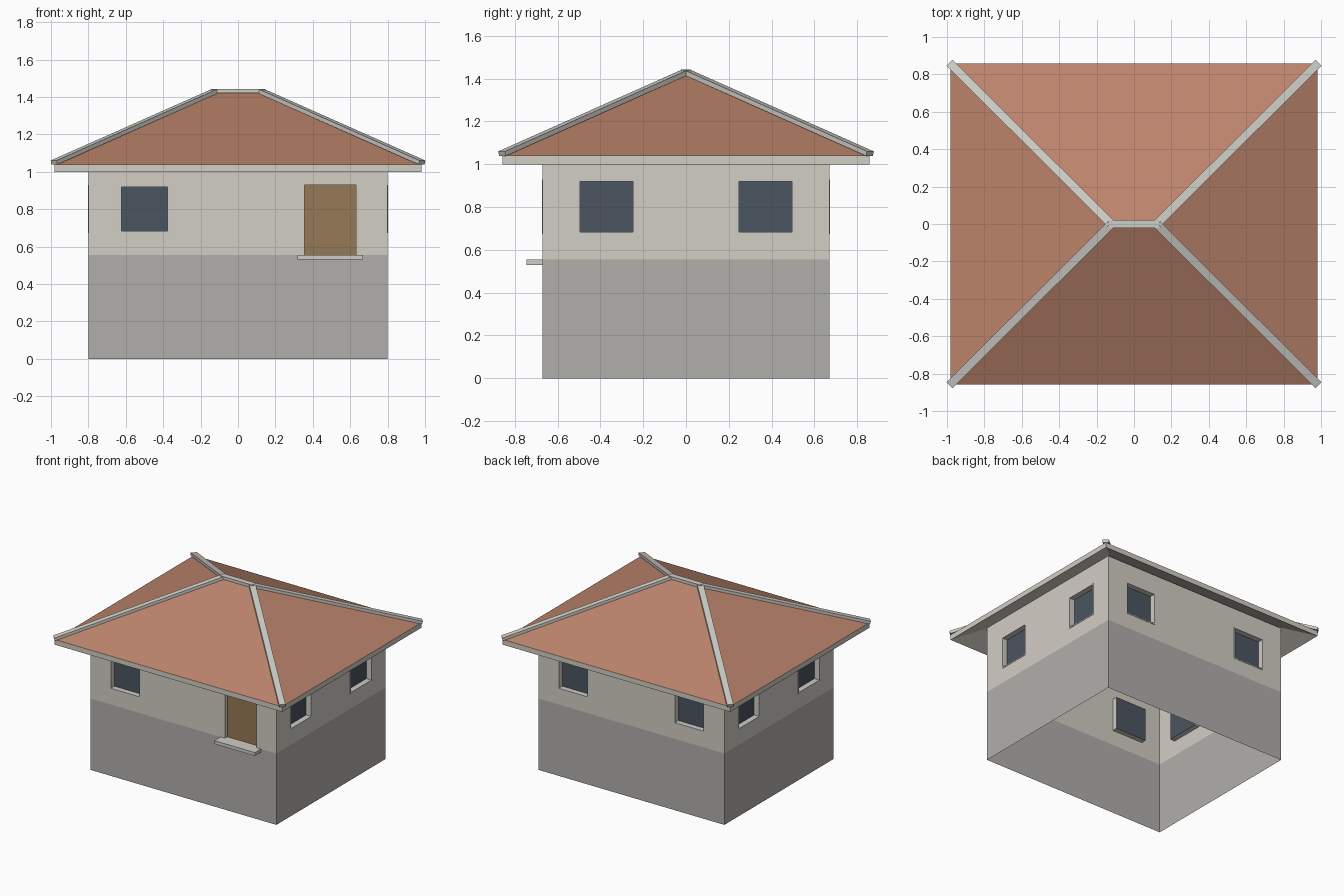
import bpy, bmesh
from math import pi
from mathutils import Matrix, Vector

if "Cube" in bpy.data.objects:
    bpy.data.objects.remove(bpy.data.objects["Cube"])

HX, HY = 0.80, 0.67          # wall half sizes
EX, EY = 0.98, 0.858         # eave half sizes
RX = EX - EY                 # ridge half length
WALL_TOP, SPLIT = 1.08, 0.556


def material(name, rgb):
    m = bpy.data.materials.new(name)
    m.diffuse_color = (*rgb, 1)
    m.use_nodes = True
    m.node_tree.nodes["Principled BSDF"].inputs["Base Color"].default_value = m.diffuse_color
    return m


CREAM = material("cream", (0.65, 0.62, 0.56))
GREY = material("plinth_grey", (0.44, 0.43, 0.41))
TILE = material("terracotta", (0.50, 0.23, 0.15))
GLASS = material("dark_glass", (0.07, 0.09, 0.12))
WOOD = material("wood", (0.30, 0.19, 0.09))
TRIM = material("trim", (0.62, 0.61, 0.57))


def finish(name, bm, mat):
    mesh = bpy.data.meshes.new(name)
    bm.to_mesh(mesh)
    bm.free()
    mesh.materials.append(mat)
    ob = bpy.data.objects.new(name, mesh)
    bpy.context.collection.objects.link(ob)
    return ob


def face(bm, pts):
    return bm.faces.new([bm.verts.new(p) for p in pts])


def box(name, lo, hi, mat):
    lo, hi = Vector(lo), Vector(hi)
    bm = bmesh.new()
    bmesh.ops.create_cube(bm, size=1, matrix=Matrix.Translation((lo + hi) / 2)
                          @ Matrix.Diagonal((*(hi - lo), 1)))
    return finish(name, bm, mat)


def rect(place, o, inset, depth):
    u0, u1, z0, z1 = o
    a, b, c, d = u0 + inset, u1 - inset, z0 + inset, z1 - inset
    return [place(u, depth, z) for u, z in ((a, c), (b, c), (b, d), (a, d))]


def tube(name, place, o, rings, mat):
    """Bridge successive rectangles (inset, depth) around an opening."""
    bm = bmesh.new()
    loops = [rect(place, o, i, d) for i, d in rings]
    for A, B in zip(loops, loops[1:]):
        for k in range(4):
            n = (k + 1) % 4
            face(bm, (A[k], A[n], B[n], B[k]))
    bmesh.ops.remove_doubles(bm, verts=bm.verts, dist=1e-5)
    return finish(name, bm, mat)


def window_at(u):
    return (u - 0.134, u + 0.134, 0.674, 0.93)


DOOR = (0.356, 0.63, SPLIT, 0.93)
SIDES = [("front", 0, HX, HY, [window_at(-0.5), DOOR]),
         ("right", 1, HY, HX, [window_at(-0.371), window_at(0.371)]),
         ("back", 2, HX, HY, [window_at(-0.5), window_at(0.5)]),
         ("left", 3, HY, HX, [window_at(-0.371), window_at(0.371)])]

for side, turn, half, dist, openings in SIDES:
    rot = Matrix.Rotation(turn * pi / 2, 3, 'Z')

    def place(u, depth, z):
        return rot @ Vector((u, depth - dist, z))

    # plinth wall, open underneath
    bm = bmesh.new()
    face(bm, rect(place, (-half, half, 0, SPLIT), 0, 0))
    finish(side + "_lower_wall", bm, GREY)

    # upper wall as a grid of cells with the openings left out
    us = sorted({-half, half, *(v for o in openings for v in o[:2])})
    zs = sorted({SPLIT, WALL_TOP, *(v for o in openings for v in o[2:])})
    bm = bmesh.new()
    for a, b in zip(us, us[1:]):
        for c, d in zip(zs, zs[1:]):
            u, z = (a + b) / 2, (c + d) / 2
            if not any(o[0] < u < o[1] and o[2] < z < o[3] for o in openings):
                face(bm, rect(place, (a, b, c, d), 0, 0))
    bmesh.ops.remove_doubles(bm, verts=bm.verts, dist=1e-5)
    bmesh.ops.dissolve_limit(bm, angle_limit=0.01, verts=bm.verts, edges=bm.edges)
    finish(side + "_upper_wall", bm, CREAM)

    # recessed windows and door
    for i, o in enumerate(openings):
        bm = bmesh.new()
        if o is DOOR:
            tube("door_reveal", place, o, [(0, 0), (0, 0.03)], CREAM)
            face(bm, rect(place, o, 0, 0.03))
            finish("door", bm, WOOD)
        else:
            tube(f"{side}_window_frame_{i}", place, o,
                 [(0, 0.04), (0, -0.003), (0.01, -0.003), (0.01, 0.04)], TRIM)
            face(bm, rect(place, o, 0, 0.04))
            finish(f"{side}_window_glass_{i}", bm, GLASS)

box("door_step", (0.318, -0.745, 0.53), (0.667, -HY, SPLIT), TRIM)


# roof slopes: one shell for the tiles, one lower for the soffit
def slopes(bm, z0, z1, flip):
    c = [(-EX, -EY, z0), (EX, -EY, z0), (EX, EY, z0), (-EX, EY, z0)]
    r = [(-RX, 0, z1), (RX, 0, z1)]
    for f in ((c[0], c[1], r[1], r[0]), (c[1], c[2], r[1]),
              (c[2], c[3], r[0], r[1]), (c[3], c[0], r[0])):
        face(bm, f[::-1] if flip else f)


bm = bmesh.new()
slopes(bm, 1.04, 1.425, False)
bmesh.ops.remove_doubles(bm, verts=bm.verts, dist=1e-5)
finish("roof_tiles", bm, TILE)

bm = bmesh.new()
slopes(bm, 1.0, 1.385, True)
corners = [(-EX, -EY), (EX, -EY), (EX, EY), (-EX, EY)]
for p, q in zip(corners, corners[1:] + corners[:1]):
    face(bm, ((*p, 1.0), (*q, 1.0), (*q, 1.04), (*p, 1.04)))
bmesh.ops.remove_doubles(bm, verts=bm.verts, dist=1e-5)
finish("eaves_and_soffit", bm, CREAM)


# ridge and hip caps
def cap(name, p, q, width=0.045, height=0.022):
    p, q = Vector(p), Vector(q)
    x = (q - p).normalized()
    y = Vector((0, 0, 1)).cross(x).normalized()
    z = x.cross(y)
    m = Matrix((x, y, z)).transposed().to_4x4()
    m.translation = (p + q) / 2 + z * 0.007
    bm = bmesh.new()
    bmesh.ops.create_cube(bm, size=1, matrix=m
                          @ Matrix.Diagonal(((q - p).length, width, height, 1)))
    return finish(name, bm, TRIM)


cap("ridge_cap", (-RX - 0.015, 0, 1.425), (RX + 0.015, 0, 1.425))
for i, (sx, sy) in enumerate(((-1, -1), (1, -1), (1, 1), (-1, 1))):
    cap(f"hip_cap_{i}", (sx * RX, 0, 1.425), (sx * (EX + 0.002), sy * EY, 1.043))
